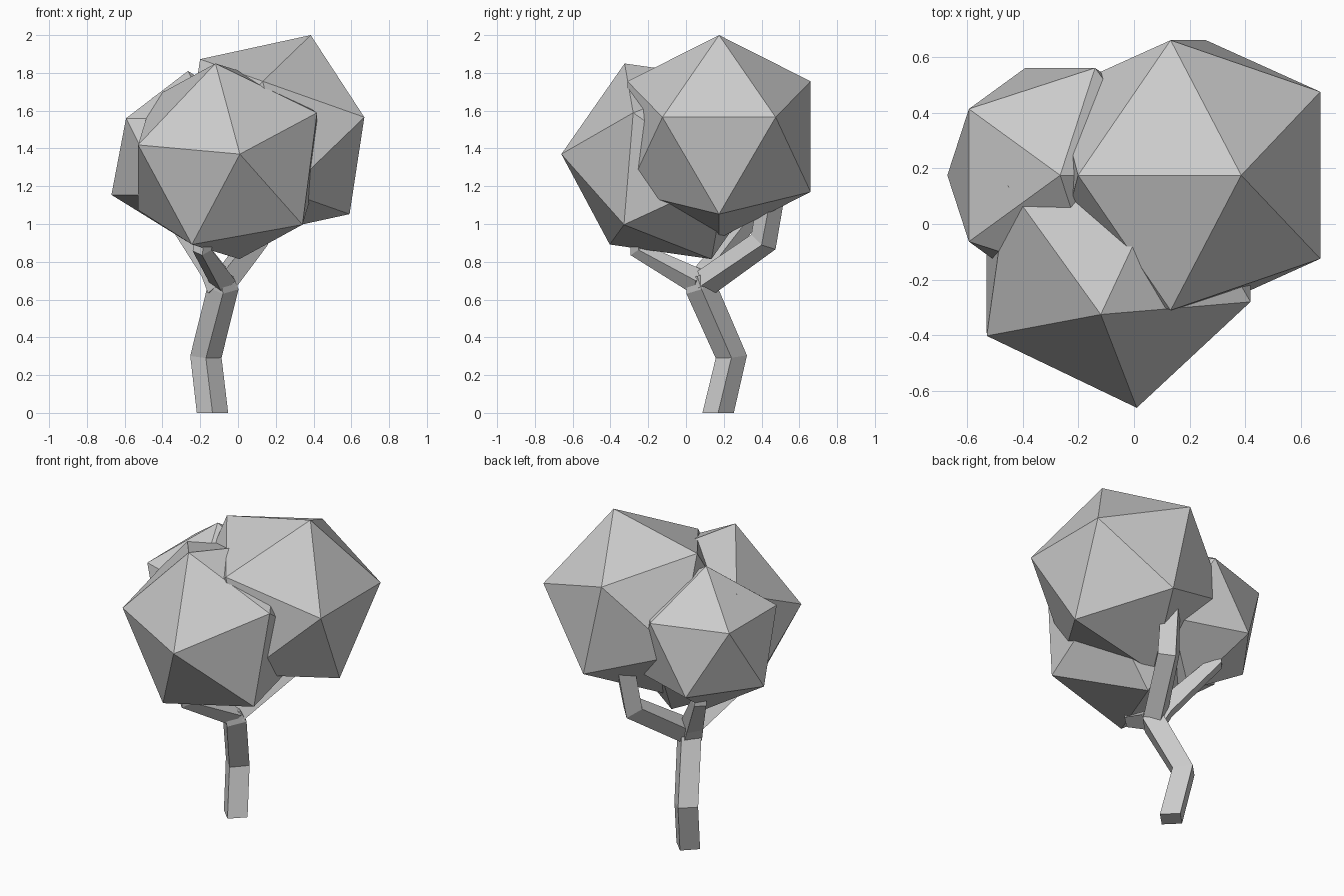
import bpy, bmesh, math
from mathutils import Vector, Matrix

if "Cube" in bpy.data.objects:
    bpy.data.objects.remove(bpy.data.objects["Cube"])


def foliage(name, centre, radius, pole, neighbour):
    """Icosahedron turned so one corner points to pole and an adjacent one to neighbour."""
    z = Vector(pole).normalized()
    n = Vector(neighbour)
    x = (n - z * n.dot(z)).normalized()
    y = z.cross(x)
    rot = Matrix((x, y, z)).transposed().to_4x4()
    bm = bmesh.new()
    bmesh.ops.create_icosphere(bm, subdivisions=1, radius=radius,
                               matrix=Matrix.Translation(centre) @ rot)
    add_object(name, bm)


def limb(name, path):
    """Four-sided tube through (x, y, z, radius) points."""
    pts = [Vector(p[:3]) for p in path]
    bm = bmesh.new()
    rings = []
    for i, p in enumerate(pts):
        tangent = Vector((0, 0, 0))
        if i > 0:
            tangent += (p - pts[i - 1]).normalized()
        if i < len(pts) - 1:
            tangent += (pts[i + 1] - p).normalized()
        if i == 0 and p.z == 0:
            tangent = Vector((0, 0, 1))      # flat foot on the floor
        tangent.normalize()
        a = Vector((1, 0, 0))
        a = (a - tangent * a.dot(tangent)).normalized()
        b = tangent.cross(a)
        r = path[i][3]
        rings.append([bm.verts.new(p + d * r) for d in (a, b, -a, -b)])
    for lo, hi in zip(rings, rings[1:]):
        for k in range(4):
            m = (k + 1) % 4
            bm.faces.new((lo[k], lo[m], hi[m], hi[k]))
    bm.faces.new(rings[0][::-1])
    bm.faces.new(rings[-1])
    add_object(name, bm)


def add_object(name, bm):
    bmesh.ops.recalc_face_normals(bm, faces=bm.faces)
    mesh = bpy.data.meshes.new(name)
    bm.to_mesh(mesh)
    bm.free()
    bpy.context.collection.objects.link(bpy.data.objects.new(name, mesh))


# Three leaf clumps
foliage("foliage_large", (0.195, 0.175, 1.4625), 0.57,
        (0.19, 0, 0.5375), (-0.395, 0, 0.4125))
foliage("foliage_front", (-0.056, -0.095, 1.332), 0.57,
        (0.066, -0.565, 0.038), (-0.064, -0.225, 0.518))
foliage("foliage_left", (-0.265, 0.175, 1.357), 0.453,
        (0, 0, 1), (1, 0, 0))

# Crooked trunk
limb("trunk", [(-0.135, 0.17, 0, 0.083), (-0.17, 0.24, 0.297, 0.083),
               (-0.08, 0.08, 0.66, 0.083), (-0.085, 0.06, 0.72, 0.06)])

# Branches reaching into each clump
limb("branch_large", [(-0.08, 0.09, 0.68, 0.075), (0.085, 0.41, 0.905, 0.075),
                      (0.11, 0.46, 1.2, 0.07)])
limb("branch_left", [(-0.09, 0.08, 0.66, 0.075), (-0.13, 0.12, 0.75, 0.07),
                     (-0.33, 0.34, 1.03, 0.05), (-0.34, 0.33, 1.15, 0.04)])
limb("branch_front", [(-0.08, 0.07, 0.69, 0.07), (-0.19, -0.25, 0.86, 0.05),
                      (-0.15, -0.25, 1.1, 0.045)])
